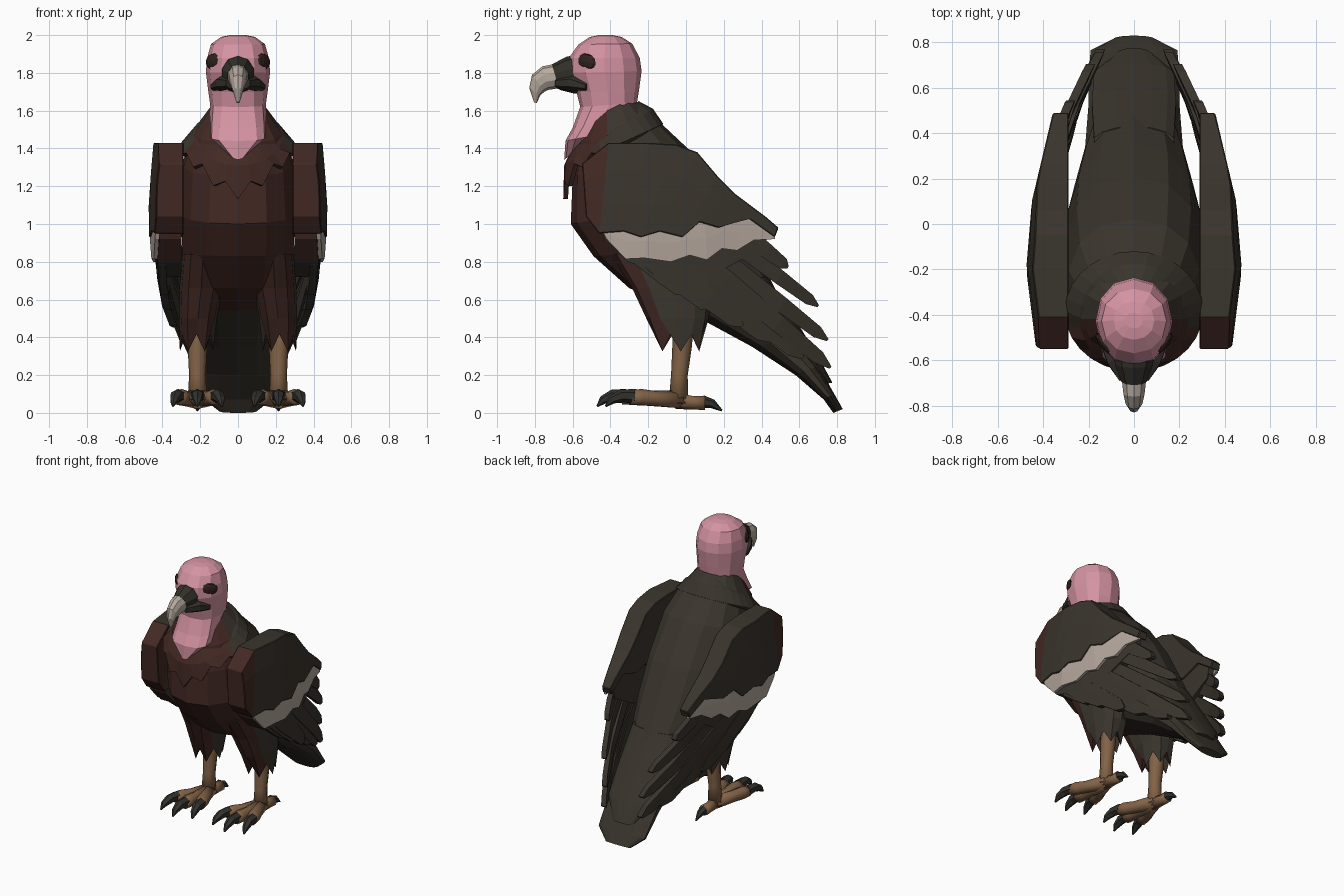
import bpy, bmesh, math
from mathutils import Vector, Matrix

def mat(name, r, g, b):
    m = bpy.data.materials.new(name)
    m.diffuse_color = (r, g, b, 1)
    return m

PINK = mat("pink skin", 0.66, 0.29, 0.36)
DARK = mat("dark plumage", 0.042, 0.035, 0.026)
BROWN = mat("brown plumage", 0.056, 0.022, 0.017)
BAND = mat("pale band", 0.46, 0.385, 0.335)
LEG = mat("tan leg", 0.225, 0.125, 0.062)
BEAK = mat("horn beak", 0.47, 0.405, 0.345)
CLAW = mat("claw grey", 0.032, 0.031, 0.026)
MASK = mat("face mask", 0.032, 0.029, 0.022)
EYE = mat("eye dark", 0.030, 0.017, 0.013)

def finish(name, bm, mats, rule=None, mirror=False, smooth=False):
    bmesh.ops.recalc_face_normals(bm, faces=bm.faces)
    bm.normal_update()
    for f in bm.faces:
        f.smooth = smooth
        if rule:
            f.material_index = int(rule(f.calc_center_median(), f.normal))
    me = bpy.data.meshes.new(name)
    bm.to_mesh(me)
    bm.free()
    for m in mats:
        me.materials.append(m)
    ob = bpy.data.objects.new(name, me)
    bpy.context.collection.objects.link(ob)
    if mirror:
        ob.modifiers.new("Mirror", 'MIRROR').use_mirror_merge = False
    return ob

def loft(name, rings, mats, rule=None, mirror=False, caps=True, smooth=False):
    bm = bmesh.new()
    vs = [[bm.verts.new(p) for p in r] for r in rings]
    n = len(vs[0])
    for a, b in zip(vs, vs[1:]):
        for i in range(n):
            j = (i + 1) % n
            bm.faces.new((a[i], a[j], b[j], b[i]))
    if caps:
        bm.faces.new(vs[0])
        bm.faces.new(vs[-1])
    return finish(name, bm, mats, rule, mirror, smooth)

def ring(fy, fz, by, bz, w, cx=0, n=14, e=1.0, zig=0.0):
    """Oval section from front point to back point, half width w."""
    pts = []
    for i in range(n):
        a = 2 * math.pi * i / n
        c, s = (math.copysign(abs(t) ** e, t) for t in (math.cos(a), math.sin(a)))
        pts.append((cx + w * s, (fy + by) / 2 + c * (fy - by) / 2,
                    (fz + bz) / 2 + c * (fz - bz) / 2 + zig * (-1) ** i))
    return pts

def tube(name, path, mats, n=7, smooth=True):
    """Tapered tube through (x, y, z, radius) points, mirrored to both sides."""
    ps = [Vector(p[:3]) for p in path]
    rings = []
    for i, p in enumerate(ps):
        d = (ps[min(i + 1, len(ps) - 1)] - ps[max(i - 1, 0)]).normalized()
        u = d.cross(Vector((1, 0, 0))).normalized()
        v = d.cross(u)
        r = path[i][3]
        rings.append([p + r * (u * math.cos(2 * math.pi * k / n) + v * math.sin(2 * math.pi * k / n))
                      for k in range(n)])
    return loft(name, rings, mats, mirror=True, smooth=smooth)

# Wing surface: outward distance for a point in the side view
WX = [(-0.56, 0.43), (-0.2, 0.475), (0.1, 0.45), (0.48, 0.36), (0.78, 0.235)]
def wing_x(y, z):
    for (a, xa), (b, xb) in zip(WX, WX[1:]):
        if y <= b:
            break
    x = xa + (xb - xa) * (y - a) / (b - a)
    return x - 0.12 * max(0, z - 1.2) - 0.07 * max(0, 0.9 - z)

def plate(name, top, bottom, thick, inset, mats, rule=None, rows=3, inner=None):
    """Curved slab between two edges in the side view; inner gives a flat inside face."""
    rings = []
    for (ty, tz), (by, bz) in zip(top, bottom):
        pts = [(ty + (by - ty) * r / rows, tz + (bz - tz) * r / rows) for r in range(rows + 1)]
        out = [(wing_x(y, z) - inset, y, z) for y, z in pts]
        rings.append(out + [(inner or x - thick, y, z) for x, y, z in reversed(out)])
    return loft(name, rings, mats, rule, True)

# Body and tail
body = [(-0.50, 1.60, -0.27, 1.65, .14), (-0.575, 1.43, -0.14, 1.54, .24),
        (-0.60, 1.25, 0.02, 1.39, .295), (-0.61, 1.00, 0.21, 1.13, .31),
        (-0.49, 0.83, 0.35, 0.88, .30), (-0.30, 0.66, 0.45, 0.70, .265),
        (0.00, 0.54, 0.53, 0.54, .22), (0.35, 0.35, 0.62, 0.40, .205),
        (0.58, 0.20, 0.70, 0.25, .205), (0.73, 0.07, 0.785, 0.10, .195),
        (0.78, 0.00, 0.83, 0.02, .10)]
loft("body", [ring(*s, e=0.85) for s in body], [DARK, BROWN],
     lambda c, n: n.y < -0.25 and c.y < 0.0)
# Overlapping tail cover feathers
loft("tail_coverts", [ring(0.30, 0.72, 0.43, 0.72, .18), ring(0.45, 0.48, 0.60, 0.46, .19),
                      ring(0.62, 0.28, 0.705, 0.29, .18), ring(0.72, 0.15, 0.775, 0.16, .08)], [DARK])

# Feather collar with ragged front edge
rings = []
N = 28
for kind in range(3):
    r = []
    for i in range(N):
        a = 2 * math.pi * i / N
        c, s = math.cos(a), math.sin(a)
        jag = (0.03 if i % 2 else -0.03) * max(0, c + 0.25)
        front = max(0, c) ** 6
        r.append([(0.135 * s, -0.43 - 0.18 * c, 1.55 - (0.16 if c > 0 else 0.10) * c),
                  (0.24 * s, -0.41 - 0.235 * c, 1.47 - (0.16 if c > 0 else 0.14) * c),
                  (0.305 * s, -0.385 - 0.265 * c, 1.41 - 0.12 * c - 0.12 * front + jag)][kind])
    rings.append(r)
collar = loft("collar", rings, [DARK, BROWN], lambda c, n: c.y < -0.44, caps=False)
collar.modifiers.new("Solidify", 'SOLIDIFY').thickness = 0.025

# Head and neck
head = [(-0.46, 2.0, -0.39, 2.0, .04, .95), (-0.51, 1.99, -0.34, 1.99, .09, .95),
        (-0.57, 1.95, -0.285, 1.955, .143, .95),
        (-0.62, 1.88, -0.245, 1.88, .163, .95), (-0.625, 1.80, -0.235, 1.81, .17, .95),
        (-0.58, 1.70, -0.25, 1.70, .157, .9), (-0.56, 1.62, -0.26, 1.64, .147, .8),
        (-0.60, 1.51, -0.28, 1.56, .152, .65), (-0.638, 1.44, -0.32, 1.50, .152, .6),
        (-0.645, 1.34, -0.50, 1.45, .05, 1)]
loft("head_and_neck", [ring(*s[:5], n=12, e=s[5]) for s in head], [PINK])
# Dark face mask with mouth corners, then hooked beak
loft("face_mask", [ring(-0.56, 1.90, -0.50, 1.70, .095, n=10), ring(-0.635, 1.885, -0.59, 1.69, .088, n=10),
                   ring(-0.71, 1.845, -0.67, 1.71, .058, n=10)], [MASK])
tube("mouth_corner", [(0.04, -0.68, 1.745, .03), (0.085, -0.60, 1.745, .04), (0.13, -0.525, 1.725, .02)],
     [MASK], 6, False)
beak = [(-0.69, 1.848, -0.665, 1.72, .057), (-0.76, 1.835, -0.73, 1.71, .049),
        (-0.815, 1.79, -0.75, 1.70, .039), (-0.83, 1.72, -0.772, 1.68, .026),
        (-0.805, 1.645, -0.79, 1.64, .008)]
loft("beak", [ring(*s, n=10) for s in beak], [BEAK])
# Eyes
bm = bmesh.new()
bmesh.ops.create_uvsphere(bm, u_segments=10, v_segments=6, radius=1)
bmesh.ops.transform(bm, verts=bm.verts, matrix=Matrix.Translation((0.133, -0.525, 1.86))
                    @ Matrix.Rotation(math.radians(-36), 4, 'Z') @ Matrix.Rotation(math.radians(-12), 4, 'X')
                    @ Matrix.Diagonal((0.021, 0.058, 0.042, 1)))
finish("eye", bm, [EYE], mirror=True)

# Wing shoulder and covert feathers
wing = plate("wing_coverts",
             [(-0.55, 1.32), (-0.41, 1.43), (-0.2, 1.43), (-0.05, 1.42), (0.06, 1.38), (0.17, 1.25),
              (0.26, 1.16), (0.34, 1.10), (0.42, 1.04), (0.49, 0.98)],
             [(-0.53, 1.04), (-0.46, 0.95), (-0.33, 0.96), (-0.24, 0.93), (-0.14, 0.96), (-0.02, 0.93),
              (0.07, 1.01), (0.17, 0.98), (0.33, 1.03), (0.47, 0.93)],
             0, 0, [DARK, BROWN], lambda c, n: c.y < -0.44 or n.y < -0.6, inner=0.288)
bev = wing.modifiers.new("Bevel", 'BEVEL')
bev.width, bev.segments, bev.angle_limit = 0.02, 1, math.radians(50)
# Inner wing behind the band
plate("inner_wing", [(-0.49, 1.08), (-0.3, 1.05), (0.0, 1.05), (0.3, 1.04), (0.44, 0.98)],
      [(-0.43, 0.92), (-0.31, 0.80), (-0.05, 0.72), (0.2, 0.76), (0.42, 0.88)],
      0, 0.028, [DARK, BROWN], lambda c, n: n.y < -0.5, inner=0.30)
# Pale band with toothed lower edge
plate("wing_band",
      [(-0.46, 1.00), (-0.3, 1.0), (-0.2, 1.0), (-0.1, 1.0), (0.0, 1.0), (0.1, 1.03), (0.2, 1.05), (0.3, 1.06),
       (0.40, 1.02), (0.47, 0.94)],
      [(-0.42, 0.92), (-0.32, 0.815), (-0.22, 0.82), (-0.08, 0.80), (0.02, 0.835), (0.11, 0.81), (0.19, 0.87),
       (0.27, 0.86), (0.36, 0.915), (0.47, 0.92)],
      0.02, 0.008, [BAND], rows=2)

# Long flight feathers: root, tip, half width
feathers = [((0.22, 1.02), (0.54, 0.77), .045), ((0.12, 1.0), (0.70, 0.565), .043),
            ((0.06, 0.92), (0.75, 0.385), .047), ((-0.02, 0.9), (0.765, 0.24), .052),
            ((-0.08, 0.88), (0.62, 0.29), .06), ((-0.15, 0.87), (0.45, 0.38), .06),
            ((-0.22, 0.88), (0.30, 0.46), .06), ((-0.28, 0.9), (0.14, 0.55), .06),
            ((-0.33, 0.91), (0.0, 0.63), .055)]
for i, (a, b, w) in enumerate(feathers):
    a, b = Vector(a), Vector(b)
    d = (b - a).normalized()
    up = Vector((-d.y, d.x))
    cols = [(0, .8), (.3, 1), (.65, .9), (.92, .7), (1, .15)]
    plate("flight_feather_%d" % (i + 1), [a.lerp(b, t) + up * w * k for t, k in cols],
          [a.lerp(b, t) - up * w * k for t, k in cols], 0.04, 0.026 + 0.006 * (i % 3), [DARK], rows=2)

# Feathered thighs with ragged hem
loft("thigh", [ring(-0.40, 0.84, 0.18, 0.84, .11, .185, 12, .8), ring(-0.285, 0.66, 0.14, 0.66, .115, .195, 12, .8),
               ring(-0.21, 0.50, 0.12, 0.50, .10, .212, 12, .85),
               ring(-0.14, 0.37, 0.085, 0.37, .088, .22, 12, zig=0.045),
               ring(-0.07, 0.46, 0.03, 0.46, .05, .215, 12)],
     [DARK, BROWN], lambda c, n: n.y < -0.3 or (n.z < -0.3 and c.y < -0.03), True)

# Legs, toes and claws
tube("leg", [(0.215, -0.01, 0.55, .055), (0.215, -0.02, 0.36, .052), (0.215, -0.035, 0.2, .044),
             (0.215, -0.04, 0.05, .052)], [LEG], 8)
for name, ex, ey in (("inner", 0.115, -0.275), ("middle", 0.215, -0.32), ("outer", 0.315, -0.275)):
    dx, dy = ex - 0.215, ey + 0.04
    tube(name + "_toe", [(0.215, -0.03, 0.07, .05), (0.215 + dx * .55, -0.04 + dy * .55, 0.075, .042),
                         (0.215 + dx * .85, -0.04 + dy * .85, 0.082, .045), (ex, ey - 0.02, 0.08, .038)], [LEG])
    k = 0.12
    tube(name + "_claw", [(ex, ey, 0.088, .039), (ex + dx * k, ey - 0.07, 0.09, .033),
                          (ex + dx * 2 * k, ey - 0.12, 0.068, .023), (ex + dx * 2.5 * k, ey - 0.15, 0.035, .005)],
         [CLAW], 6, False)
tube("back_toe", [(0.215, -0.05, 0.065, .045), (0.215, 0.04, 0.055, .037), (0.215, 0.10, 0.055, .04)], [LEG])
tube("back_claw", [(0.215, 0.085, 0.06, .034), (0.215, 0.14, 0.048, .024), (0.215, 0.19, 0.012, .005)],
     [CLAW], 6, False)
